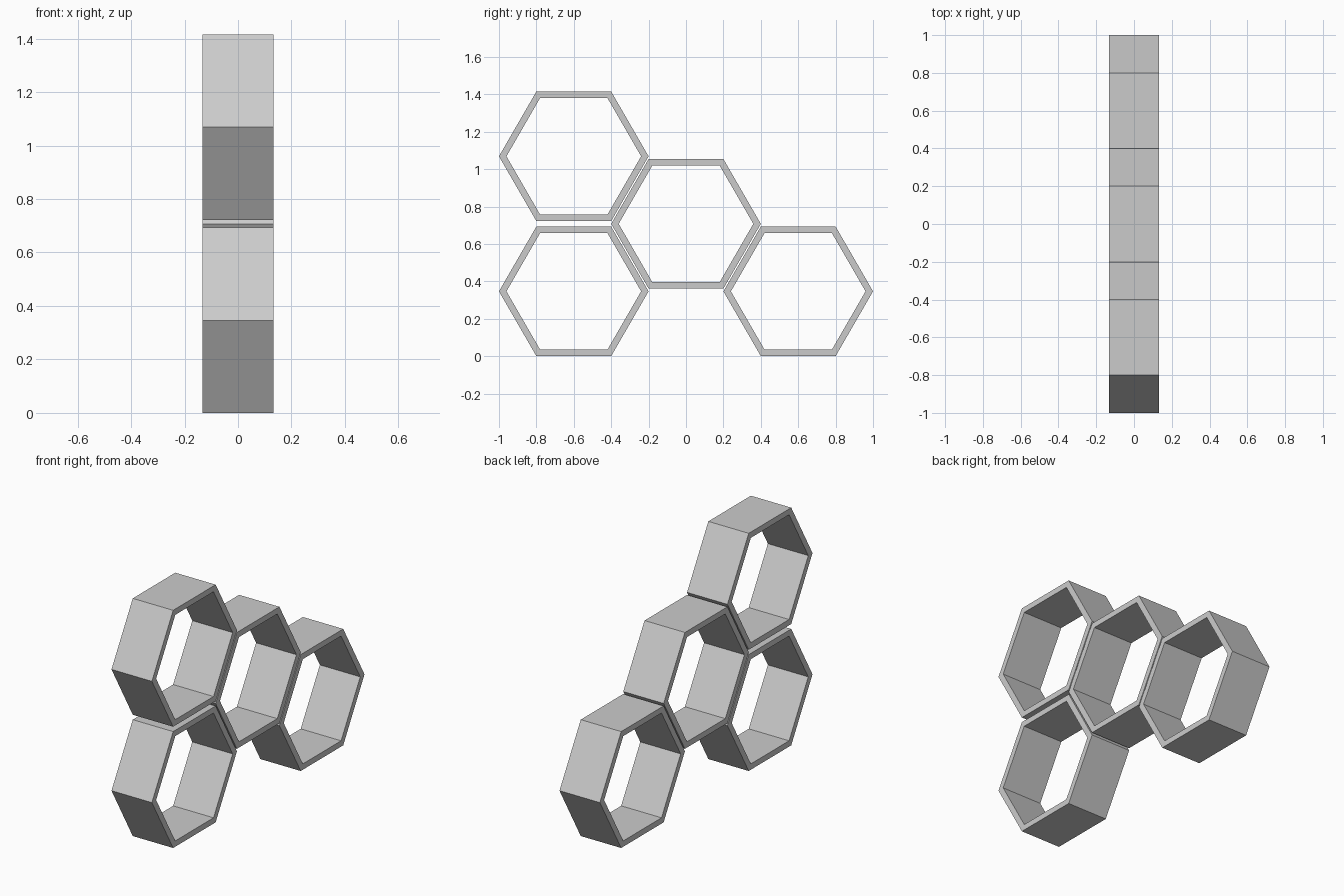
import bpy, bmesh, math

if "Cube" in bpy.data.objects:
    bpy.data.objects.remove(bpy.data.objects["Cube"])

OUTER, INNER, HALF_DEPTH = 0.4, 0.36, 0.133
APOTHEM = OUTER * math.cos(math.pi / 6)
STEP = 0.361  # vertical half-pitch of the honeycomb


def hex_cell(name, cy, cz):
    """Open hexagonal tube running along x."""
    bm = bmesh.new()

    def ring(radius, x):
        return [bm.verts.new((x, radius * math.cos(math.radians(60 * i)),
                              radius * math.sin(math.radians(60 * i)))) for i in range(6)]

    # Wall cross-section loop: outer back, outer front, inner front, inner back
    rings = [ring(OUTER, -HALF_DEPTH), ring(OUTER, HALF_DEPTH),
             ring(INNER, HALF_DEPTH), ring(INNER, -HALF_DEPTH)]
    for k in range(4):
        a, b = rings[k], rings[(k + 1) % 4]
        for i in range(6):
            j = (i + 1) % 6
            bm.faces.new((a[i], a[j], b[j], b[i]))
    bmesh.ops.recalc_face_normals(bm, faces=bm.faces)
    mesh = bpy.data.meshes.new(name)
    bm.to_mesh(mesh)
    bm.free()
    obj = bpy.data.objects.new(name, mesh)
    obj.location = (0, cy, cz)
    bpy.context.collection.objects.link(obj)


# Four shelf cells in a honeycomb layout
hex_cell("lower_front_cell", -0.6, APOTHEM)
hex_cell("upper_front_cell", -0.6, APOTHEM + 2 * STEP)
hex_cell("middle_cell", 0.0, APOTHEM + STEP)
hex_cell("lower_back_cell", 0.6, APOTHEM)
